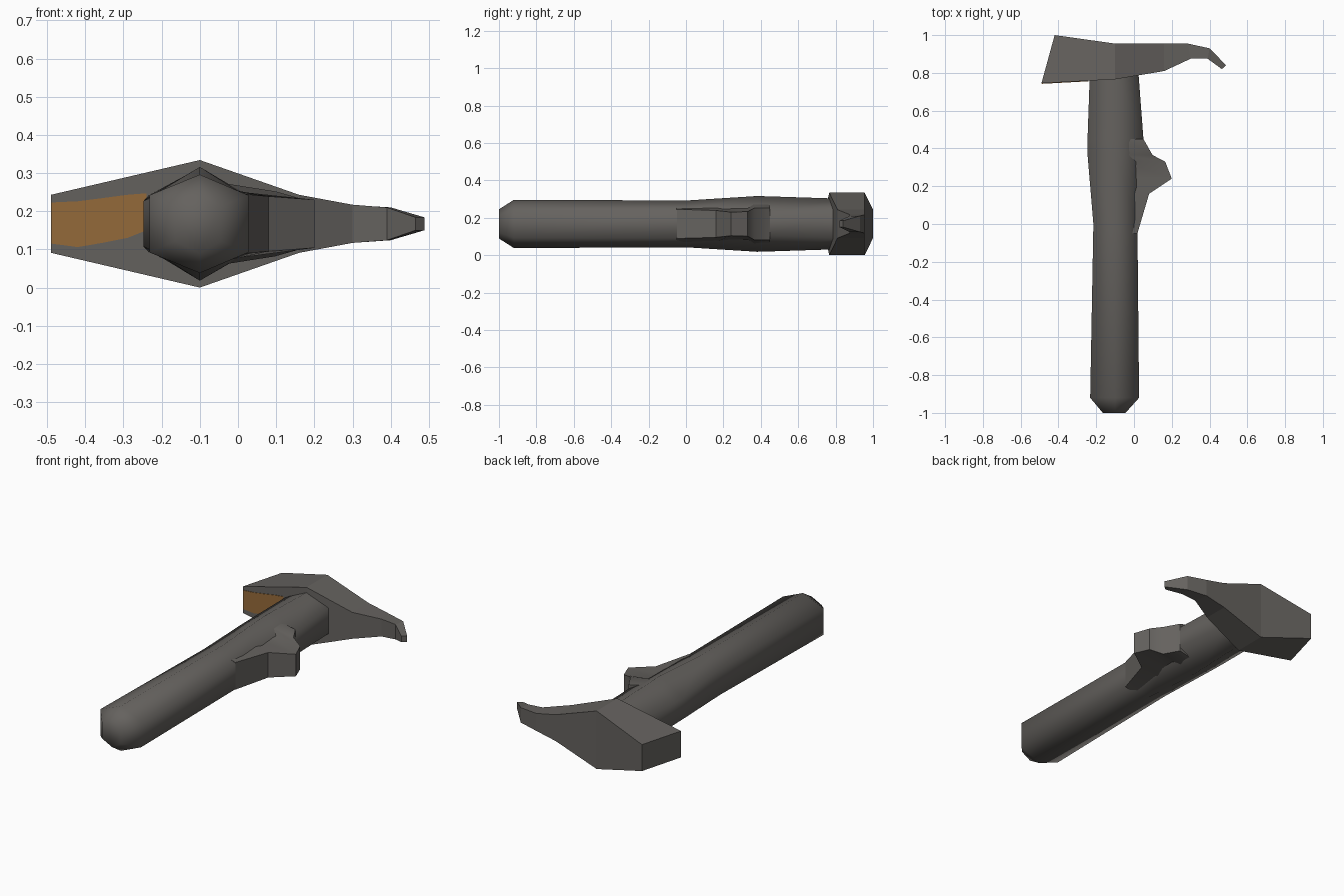
import bpy, bmesh, math

if "Cube" in bpy.data.objects:
    bpy.data.objects.remove(bpy.data.objects["Cube"])

ZC = 0.167  # height of the mirror plane through the tool


def material(name, rgb):
    m = bpy.data.materials.new(name)
    m.diffuse_color = (*rgb, 1.0)
    m.use_nodes = True
    m.node_tree.nodes["Principled BSDF"].inputs["Base Color"].default_value = m.diffuse_color
    return m


STEEL = material("dark_grey", (0.13, 0.122, 0.113))
BROWN = material("brown", (0.30, 0.145, 0.042))


def loft(name, rings, mat, smooth=None):
    """Skin a list of equal-sized closed rings and cap both ends."""
    bm = bmesh.new()
    vs = [[bm.verts.new(p) for p in ring] for ring in rings]
    n = len(vs[0])
    for a, b in zip(vs, vs[1:]):
        for i in range(n):
            j = (i + 1) % n
            bm.faces.new((a[i], a[j], b[j], b[i]))
    bm.faces.new(vs[0])
    bm.faces.new(vs[-1])
    bmesh.ops.recalc_face_normals(bm, faces=bm.faces)
    me = bpy.data.meshes.new(name)
    bm.to_mesh(me)
    bm.free()
    me.materials.append(mat)
    ob = bpy.data.objects.new(name, me)
    bpy.context.collection.objects.link(ob)
    if smooth:
        bpy.context.view_layer.objects.active = ob
        ob.select_set(True)
        bpy.ops.object.shade_smooth_by_angle(angle=math.radians(smooth))
        ob.select_set(False)
    return ob


# Handle: hexagonal sections (y, left x, right x, side half height, ridge half height)
handle = [(-1.0, -0.165, -0.045, 0.045, 0.078), (-0.92, -0.232, 0.027, 0.075, 0.129),
          (0.0, -0.215, 0.018, 0.075, 0.125), (0.38, -0.247, 0.05, 0.06, 0.149),
          (0.45, -0.246, 0.05, 0.062, 0.147), (0.82, -0.233, 0.022, 0.075, 0.135)]
loft("handle", [[(l, y, ZC - s), (-0.1, y, ZC - r), (k, y, ZC - s),
                 (k, y, ZC + s), (-0.1, y, ZC + r), (l, y, ZC + s)]
                for y, l, k, s, r in handle], STEEL, 75)

# Finger guard: profile points (y, outer x, half height) with a buried inner edge
guard = [(-0.05, 0.018, 0.078), (0.16, 0.08, 0.072), (0.24, 0.2, 0.063),
         (0.33, 0.165, 0.066), (0.365, 0.098, 0.085), (0.45, 0.05, 0.085)]
loft("finger_guard", [[(-0.06, y, ZC - h - 0.025), (x, y, ZC - h),
                       (x, y, ZC + h), (-0.06, y, ZC + h + 0.025)]
                      for y, x, h in guard], STEEL, 35)

# Head: sections from striking face to claw tip (back x, y, front x, y, half height)
head = [(-0.42, 1.0, -0.49, 0.745, 0.076), (-0.1, 0.955, -0.1, 0.766, 0.167),
        (0.16, 0.955, 0.16, 0.81, 0.076), (0.285, 0.955, 0.3, 0.875, 0.05),
        (0.4, 0.93, 0.39, 0.875, 0.043), (0.488, 0.84, 0.465, 0.82, 0.017)]
loft("hammer_head", [[(bx, by, ZC - h), (bx, by, ZC + h), (fx, fy, ZC + h), (fx, fy, ZC - h)]
                     for bx, by, fx, fy, h in head], STEEL)

# Worn brown patch on the front of the head: (x, bottom z, top z)
patch = [(-0.488, 0.115, 0.223), (-0.42, 0.106, 0.226), (-0.35, 0.118, 0.235),
         (-0.29, 0.13, 0.243), (-0.24, 0.15, 0.247)]


def face_y(x):
    return 0.745 + (x + 0.49) * 0.021 / 0.39


loft("brown_patch", [[(x, face_y(x) - 0.003, b), (x, face_y(x) - 0.003, t),
                      (x, face_y(x) + 0.003, t), (x, face_y(x) + 0.003, b)]
                     for x, b, t in patch], BROWN)
